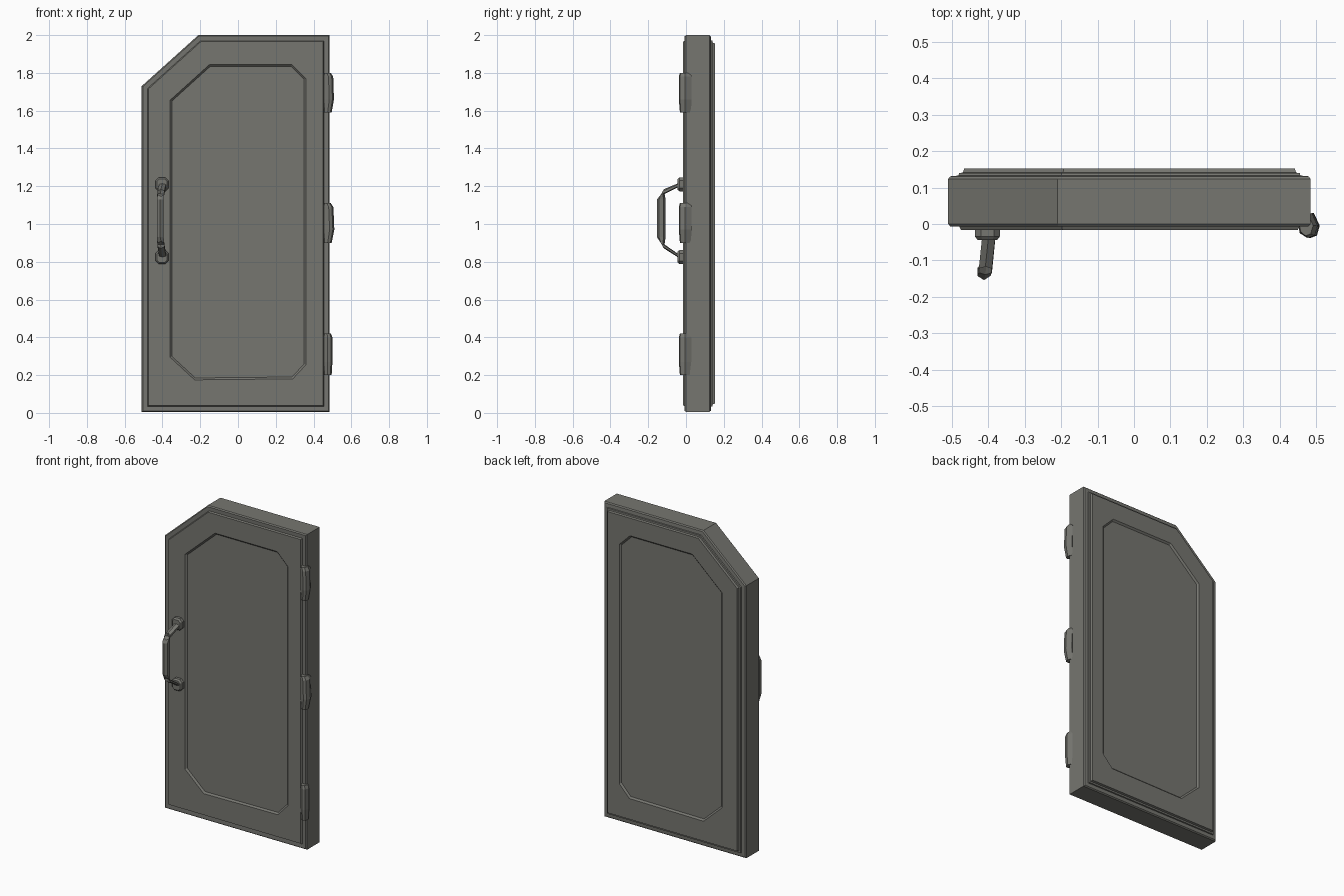
import bpy, bmesh
from mathutils import Vector

cube = bpy.data.objects.get("Cube")
if cube:
    bpy.data.objects.remove(cube, do_unlink=True)

grey = bpy.data.materials.new("warm_grey_metal")
grey.use_nodes = True
colour = (0.18, 0.18, 0.162, 1)
grey.diffuse_color = colour
grey.node_tree.nodes["Principled BSDF"].inputs["Base Color"].default_value = colour


def inset(points, d):
    """Move every edge of a clockwise or counter-clockwise convex outline inward."""
    pts = [Vector(p) for p in points]
    centre = sum(pts, Vector((0, 0))) / len(pts)
    result = []
    for i, p in enumerate(pts):
        normals = []
        for a, b in ((pts[i - 1], p), (p, pts[(i + 1) % len(pts)])):
            e = (b - a).normalized()
            n = Vector((-e.y, e.x))
            normals.append(n if n.dot(centre - a) > 0 else -n)
        n1, n2 = normals
        result.append(p + (n1 + n2) * d / (1 + n1.dot(n2)))
    return result


def skin(name, rings):
    """Close a stack of equal rings into a solid."""
    bm = bmesh.new()
    loops = [[bm.verts.new(v) for v in ring] for ring in rings]
    for a, b in zip(loops, loops[1:]):
        for i in range(len(a)):
            j = (i + 1) % len(a)
            bm.faces.new((a[i], a[j], b[j], b[i]))
    bm.faces.new(loops[0])
    bm.faces.new(loops[-1])
    bmesh.ops.recalc_face_normals(bm, faces=bm.faces)
    mesh = bpy.data.meshes.new(name)
    bm.to_mesh(mesh)
    bm.free()
    mesh.materials.append(grey)
    obj = bpy.data.objects.new(name, mesh)
    bpy.context.collection.objects.link(obj)
    return obj


def layered(name, outline, layers):
    """Stack an x-z outline along y; each layer is (y, inset)."""
    return skin(name, [[(p.x, y, p.y) for p in inset(outline, d)] for y, d in layers])


# Door slab with a raised plate on the front and a stepped plate on the back
door_outline = [(-0.51, 0.005), (0.485, 0.005), (0.485, 2.0), (-0.21, 2.0), (-0.51, 1.73)]
door = layered("door", door_outline, [
    (-0.016, 0.035), (-0.006, 0.03), (-0.007, 0.006), (0, 0), (0.124, 0),
    (0.131, 0.006), (0.133, 0.028), (0.14, 0.03), (0.141, 0.04), (0.153, 0.044)])

# Shallow chamfered panels sunk into both sides
panel_outline = [(-0.36, 0.295), (-0.23, 0.175), (0.29, 0.18), (0.36, 0.255),
                 (0.36, 1.77), (0.285, 1.845), (-0.15, 1.845), (-0.36, 1.655)]
for name, layers in (("front_panel_cutter", [(-0.03, 0), (-0.016, 0), (-0.006, 0.01)]),
                     ("back_panel_cutter", [(0.17, 0), (0.153, 0), (0.143, 0.01)])):
    cutter = layered(name, panel_outline, layers)
    cutter.hide_render = True
    cut = door.modifiers.new("panel", "BOOLEAN")
    cut.operation = "DIFFERENCE"
    cut.solver = "EXACT"
    cut.object = cutter
    bpy.context.view_layer.objects.active = door
    bpy.ops.object.modifier_apply(modifier=cut.name)
    bpy.data.objects.remove(cutter, do_unlink=True)

# Hinges: faceted knuckles wrapped round the front edge
knuckle = [(0.45, 0), (0.455, -0.025), (0.475, -0.038), (0.492, -0.032), (0.5, -0.005), (0.484, 0.03)]
for name, low, high, lean in (("bottom_hinge", 0.2, 0.42, 0),
                              ("middle_hinge", 0.9, 1.11, 0.01),
                              ("top_hinge", 1.59, 1.8, 0.008)):
    rings = []
    for z, push, scale in ((low, 0, 0.85), (low + 0.07, lean, 1), (high - 0.02, lean / 2, 1), (high, -0.004, 0.85)):
        rings.append([(0.472 + (x - 0.472) * scale + (push if x > 0.47 else 0), y * scale, z)
                      for x, y in knuckle])
    skin(name, rings)

# Handle: bent bar with a flattened six-sided section
section = [(-1, -0.5), (-1, 0.5), (0, 1), (1, 0.5), (1, -0.5), (0, -1)]
stations = [((-0.398, -0.03, 1.21), (0, 0.5, 0.87), 0.016),
            ((-0.408, -0.128, 1.165), (0, 0.5, 0.87), 0.022),
            ((-0.412, -0.131, 1.13), (0, 1, 0), 0.023),
            ((-0.412, -0.131, 0.93), (0, 1, 0), 0.023),
            ((-0.408, -0.128, 0.89), (0, 0.5, -0.87), 0.022),
            ((-0.398, -0.03, 0.825), (0, 0.5, -0.87), 0.016)]
side = Vector((1, 0, 0))
skin("handle_bar", [[Vector(c) + side * u * 0.018 + Vector(out) * v * r for u, v in section]
                    for c, out, r in stations])

# Handle mounts: chamfered blocks
for name, z in (("upper_handle_mount", 1.21), ("lower_handle_mount", 0.825)):
    block = [(-0.437, z - 0.02), (-0.42, z - 0.037), (-0.385, z - 0.037), (-0.368, z - 0.02),
             (-0.368, z + 0.02), (-0.385, z + 0.037), (-0.42, z + 0.037), (-0.437, z + 0.02)]
    layered(name, block, [(-0.01, 0), (-0.034, 0), (-0.044, 0.008)])
